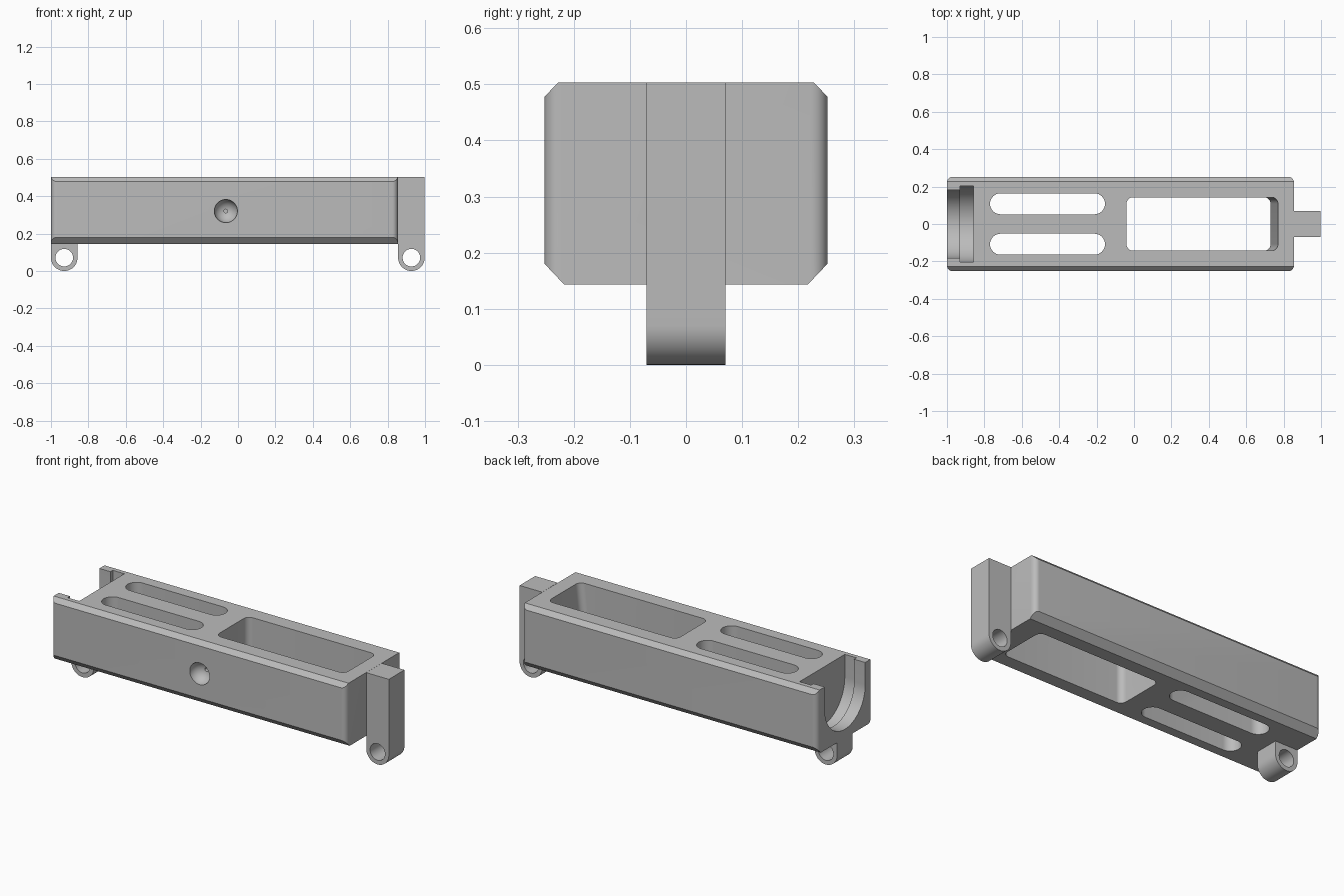
import bpy, bmesh, math
from mathutils import Vector

if "Cube" in bpy.data.objects:
    bpy.data.objects.remove(bpy.data.objects["Cube"], do_unlink=True)

grey = bpy.data.materials.new("plain_grey")
grey.use_nodes = True
colour = (0.5, 0.5, 0.5, 1)
grey.diffuse_color = colour
grey.node_tree.nodes["Principled BSDF"].inputs["Base Color"].default_value = colour

TOP, BOTTOM, END = 0.503, 0.143, 0.855
HALF = 0.252


def place(axis, u, v, w):
    """Put outline point (u, v) at depth w along the axis."""
    return {"x": (w, u, v), "y": (u, w, v), "z": (u, v, w)}[axis]


def loft(name, axis, low, w0, high, w1):
    """Closed solid between two outlines with matching points."""
    bm = bmesh.new()
    a = [bm.verts.new(place(axis, u, v, w0)) for u, v in low]
    b = [bm.verts.new(place(axis, u, v, w1)) for u, v in high]
    bm.faces.new(a)
    bm.faces.new(b)
    for i in range(len(a)):
        j = (i + 1) % len(a)
        bm.faces.new((a[i], a[j], b[j], b[i]))
    bmesh.ops.recalc_face_normals(bm, faces=bm.faces)
    mesh = bpy.data.meshes.new(name)
    bm.to_mesh(mesh)
    bm.free()
    mesh.materials.append(grey)
    obj = bpy.data.objects.new(name, mesh)
    bpy.context.collection.objects.link(obj)
    return obj


def prism(name, axis, outline, w0, w1):
    return loft(name, axis, outline, w0, outline, w1)


def arc(cu, cv, r, start, end, n=16):
    angles = [math.radians(start + (end - start) * i / n) for i in range(n + 1)]
    return [(cu + r * math.cos(t), cv + r * math.sin(t)) for t in angles]


def circle(cu, cv, r, n=40):
    return arc(cu, cv, r, 0, 360, n)[:-1]


def rounded_rect(u0, u1, v0, v1, r):
    return (arc(u0 + r, v0 + r, r, 180, 270, 8) + arc(u1 - r, v0 + r, r, 270, 360, 8)
            + arc(u1 - r, v1 - r, r, 0, 90, 8) + arc(u0 + r, v1 - r, r, 90, 180, 8))


def combine(target, tool, operation="DIFFERENCE"):
    """Apply a boolean and drop the tool object."""
    mod = target.modifiers.new("cut", "BOOLEAN")
    mod.operation = operation
    mod.solver = "EXACT"
    mod.object = tool
    bpy.context.view_layer.objects.active = target
    bpy.ops.object.modifier_apply(modifier=mod.name)
    bpy.data.objects.remove(tool, do_unlink=True)


# Main block: chamfered cross-section with rounded vertical corners
half_section = [(0.217, BOTTOM), (HALF, 0.18), (HALF, 0.478), (0.228, TOP)]
section = half_section + [(-y, z) for y, z in reversed(half_section)]
body = prism("main_body", "x", section, -1.1, 1.0)
plan = rounded_rect(-1, END, -HALF, HALF, 0.03)
combine(body, prism("plan_cutter", "z", plan, 0, 0.7), "INTERSECT")

# Twin rounded slots through the block
for y in (-0.108, 0.108):
    r = 0.056
    outline = arc(-0.77 + r, y, r, 90, 270) + arc(-0.155 - r, y, r, -90, 90)
    combine(body, prism("slot_cutter", "z", outline, 0, 0.7))

# Long window with one sloping end wall
combine(body, loft("window_cutter", "z",
                   rounded_rect(-0.04, 0.73, -0.143, 0.143, 0.035), BOTTOM - 0.001,
                   rounded_rect(-0.04, 0.77, -0.143, 0.143, 0.035), TOP + 0.001))

# Stepped U-shaped seat in the open end
for r, x0, x1 in ((0.182, -1.1, -0.9), (0.203, -0.93, -0.857)):
    outline = arc(0, 0.375, r, 180, 360, 32) + [(r, 0.7), (-r, 0.7)]
    combine(body, prism("seat_cutter", "x", outline, x0, x1))

# Round dimple with a pinhole in the front wall
bpy.ops.mesh.primitive_uv_sphere_add(segments=40, ring_count=20, radius=0.062,
                                     location=(-0.065, -HALF, 0.32),
                                     rotation=(math.pi / 2, 0, 0))
dimple = bpy.context.object
dimple.data.materials.append(grey)
combine(body, dimple)
combine(body, prism("pin_cutter", "y", circle(-0.065, 0.32, 0.01, 16), -0.3, -0.15))


# Mounting lugs with round feet and cross holes
def lug(name, cx, top):
    r = 0.071
    outline = arc(cx, r, r, 180, 360, 24) + [(cx + r, top), (cx - r, top)]
    obj = prism(name, "y", outline, -0.07, 0.07)
    combine(obj, prism("hole_cutter", "y", circle(cx, r, 0.047), -0.2, 0.2))
    return obj


parts = [body, lug("left_lug", 0.927, TOP), lug("right_lug", -0.929, BOTTOM)]

bpy.ops.object.select_all(action="DESELECT")
for part in parts:
    part.select_set(True)
bpy.context.view_layer.objects.active = body
bpy.ops.object.shade_smooth_by_angle(angle=math.radians(25))
